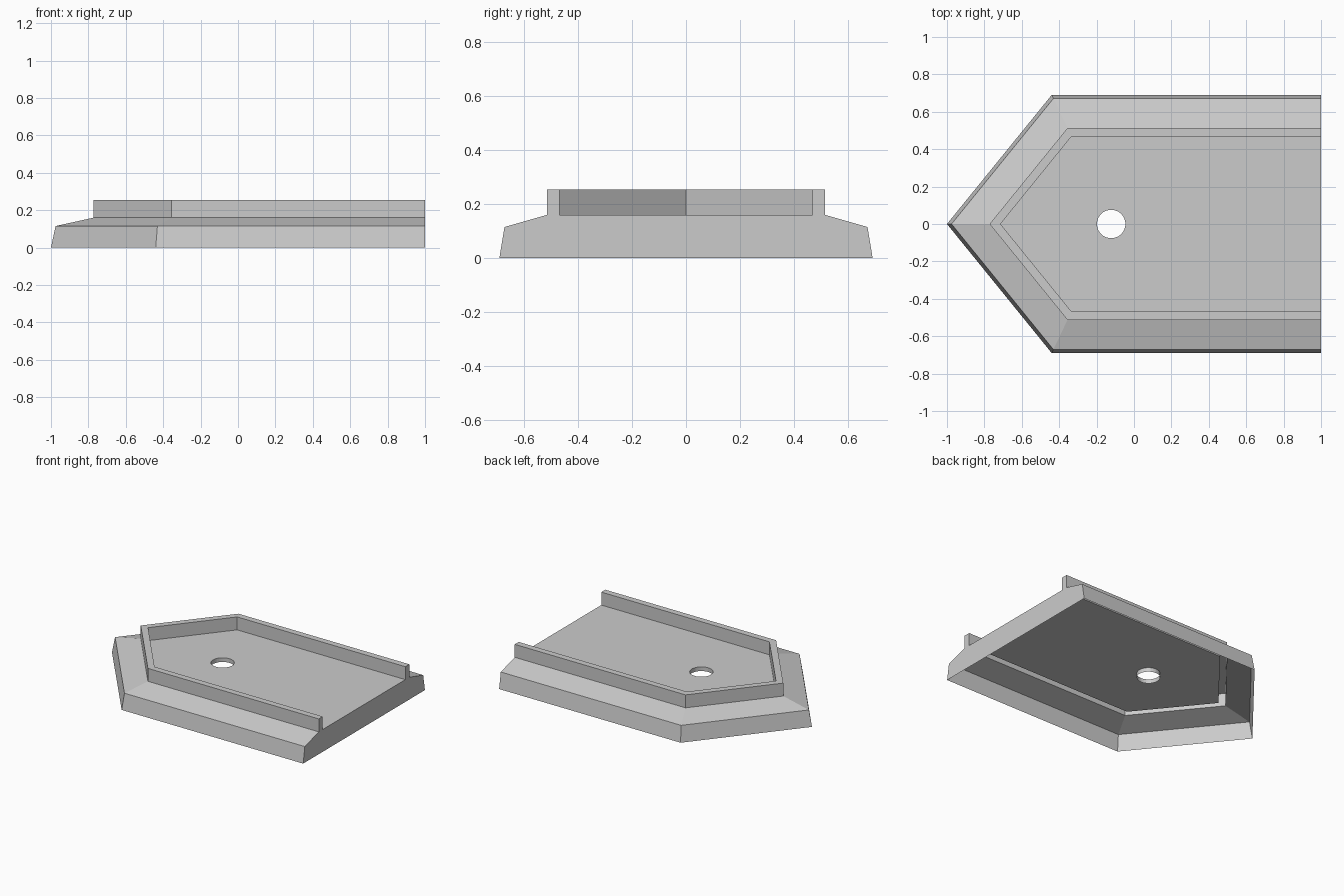
import bpy, bmesh, math

if "Cube" in bpy.data.objects:
    bpy.data.objects.remove(bpy.data.objects["Cube"])

# Thin open-bottomed shell: each section is (inset from the base outline, height)
TIP, SHOULDER, HALF, END = -1.0, -0.44, 0.69, 1.0
SECTIONS = [(0, 0), (0.019, 0.115), (0.177, 0.16), (0.177, 0.253),
            (0.222, 0.253), (0.222, 0.16)]
HOLE_X, HOLE_R, HOLE_DEPTH, HOLE_SIDES = -0.122, 0.076, 0.03, 40

run, rise = SHOULDER - TIP, HALF
length = math.hypot(run, rise)
nx, ny = rise / length, run / length


def outline(bm, inset, z):
    """Arrow-shaped outline, offset inwards, open at the flat end."""
    tip = TIP + inset / nx
    shoulder = SHOULDER + inset * (1 - ny) / nx
    half = HALF - inset
    pts = [(END, -half), (shoulder, -half), (tip, 0), (shoulder, half), (END, half)]
    return [bm.verts.new((x, y, z)) for x, y in pts]


def circle(bm, z):
    return [bm.verts.new((HOLE_X + HOLE_R * math.cos(a), HOLE_R * math.sin(a), z))
            for a in (2 * math.pi * i / HOLE_SIDES for i in range(HOLE_SIDES))]


bm = bmesh.new()

# Side walls, sloped shoulder and raised rim
rings = [outline(bm, d, z) for d, z in SECTIONS]
for a, b in zip(rings, rings[1:]):
    for i in range(4):
        bm.faces.new((a[i], a[i + 1], b[i + 1], b[i]))

# Flat end wall follows the section profile
bm.faces.new([r[0] for r in rings] + [r[4] for r in reversed(rings)])

# Floor around the round hole: two halves split along the centre line
floor = rings[-1]
top, low = circle(bm, SECTIONS[-1][1]), circle(bm, SECTIONS[-1][1] - HOLE_DEPTH)
loops = [[v[i], v[(i + 1) % len(v)]] for v in (floor, top) for i in range(len(v))]
edges = [bm.edges.get(p) or bm.edges.new(p) for p in loops]
bmesh.ops.triangle_fill(bm, edges=edges, use_beauty=True, normal=(0, 0, 1))

# Short collar below the hole
for i in range(HOLE_SIDES):
    j = (i + 1) % HOLE_SIDES
    bm.faces.new((top[i], top[j], low[j], low[i]))

bmesh.ops.recalc_face_normals(bm, faces=bm.faces)
bm.normal_update()
if top[0].link_faces and any(f.normal.z < -0.9 for f in top[0].link_faces):
    bmesh.ops.reverse_faces(bm, faces=bm.faces)

mesh = bpy.data.meshes.new("tray_shell")
bm.to_mesh(mesh)
bm.free()
tray = bpy.data.objects.new("tray_shell", mesh)
bpy.context.collection.objects.link(tray)
